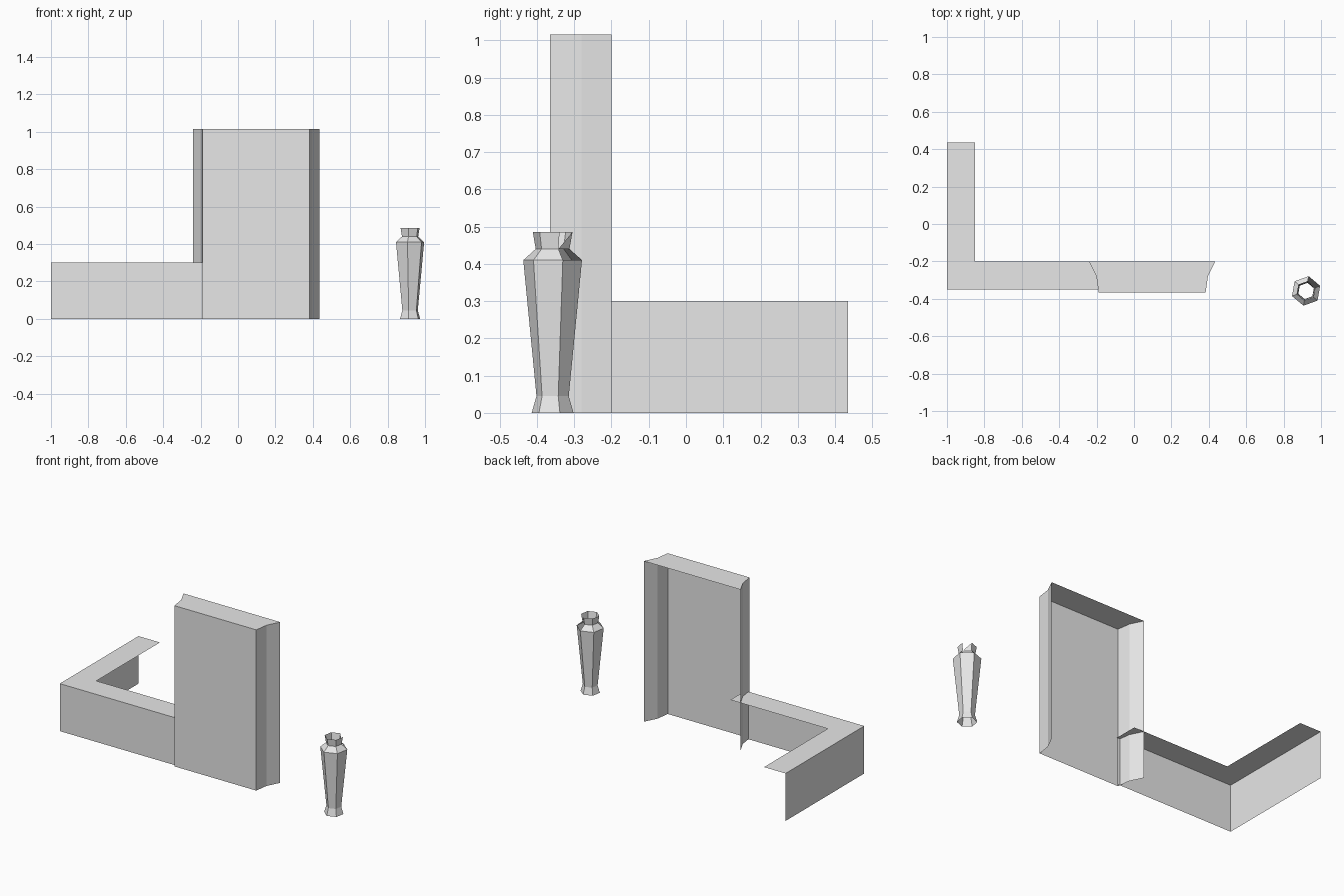
import bpy, bmesh, math

if "Cube" in bpy.data.objects:
    bpy.data.objects.remove(bpy.data.objects["Cube"])

grey = bpy.data.materials.new("plain_grey")
grey.diffuse_color = (0.8, 0.8, 0.8, 1)
grey.use_nodes = True
grey.node_tree.nodes["Principled BSDF"].inputs["Base Color"].default_value = grey.diffuse_color


def make(name, verts, faces):
    """Object from points and faces, flat shaded."""
    me = bpy.data.meshes.new(name)
    me.from_pydata(verts, [], faces)
    me.materials.append(grey)
    ob = bpy.data.objects.new(name, me)
    bpy.context.collection.objects.link(ob)
    return ob


def open_shell(name, path, height, walls):
    """Top cap over a closed outline, with walls only under the listed edges."""
    n = len(path)
    verts = [(x, y, z) for z in (0, height) for x, y in path]
    faces = [tuple(range(n, 2 * n))]
    for i in walls:
        j = (i + 1) % n
        faces.append((i, j, n + j, n + i))
    return make(name, verts, faces)


# low corner wall: outer sides and top only
open_shell("low_wall",
           [(-1, 0.435), (-1, -0.35), (-0.17, -0.35),
            (-0.17, -0.2), (-0.85, -0.2), (-0.85, 0.435)],
           0.3, [0, 1])

# tall pillar: flared sides, open back
half = [(0.338, -0.2), (0.298, -0.28), (0.286, -0.365)]
cx = 0.097
outline = [(cx - x, y) for x, y in half] + [(cx + x, y) for x, y in reversed(half)]
open_shell("pillar", outline, 1.015, range(5))

# six-sided vase, open at the top, broken on one shoulder
rings = [(0.057, 0), (0.044, 0.045), (0.08, 0.41), (0.046, 0.44), (0.054, 0.485)]
verts = []
for r, z in rings:
    for k in range(6):
        a = math.radians(20 + 60 * k)
        verts.append((0.92 + r * math.cos(a), -0.358 + r * math.sin(a), z))
faces = []
for i in range(len(rings) - 1):
    for k in range(6):
        a, b = i * 6 + k, i * 6 + (k + 1) % 6
        if k == 0 and i == 2:
            continue                              # missing shoulder piece
        if k == 0 and i == 3:
            faces.append((a, b, b + 6))           # chipped rim
        else:
            faces.append((a, b, b + 6, a + 6))
make("vase", verts, faces)
